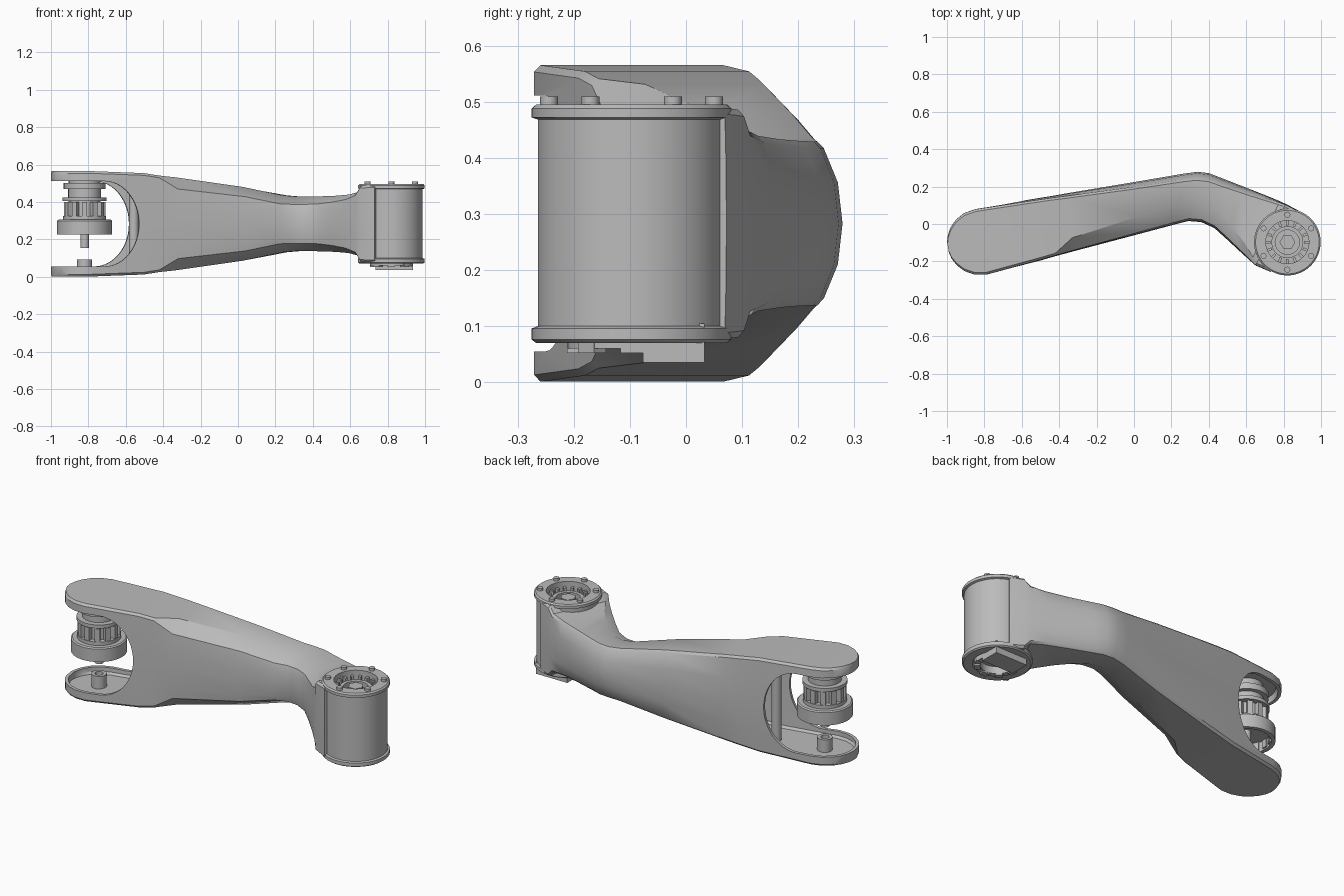
import bpy, bmesh, math
from mathutils import Vector, Matrix

if "Cube" in bpy.data.objects:
    bpy.data.objects.remove(bpy.data.objects["Cube"], do_unlink=True)


def material(name, value):
    m = bpy.data.materials.new(name)
    m.use_nodes = True
    m.diffuse_color = (value, value, value, 1)
    m.node_tree.nodes["Principled BSDF"].inputs["Base Color"].default_value = m.diffuse_color
    return m


GREY = material("plain grey", 0.5)
MID = 0.283                                # height of the mirror plane
FORK = Vector((-0.82, -0.095))             # fork axis
HUB = Vector((0.82, -0.097))               # hub axis
ALONG = Vector((0.986, 0.166))             # direction of the long half
ACROSS = Vector((-0.166, 0.986))


def make(name, bm):
    bmesh.ops.remove_doubles(bm, verts=bm.verts, dist=1e-5)
    bmesh.ops.recalc_face_normals(bm, faces=bm.faces)
    me = bpy.data.meshes.new(name)
    bm.to_mesh(me)
    bm.free()
    me.materials.append(GREY)
    ob = bpy.data.objects.new(name, me)
    bpy.context.collection.objects.link(ob)
    return ob


def select(ob):
    bpy.ops.object.select_all(action='DESELECT')
    ob.select_set(True)
    bpy.context.view_layer.objects.active = ob


def smooth(ob, angle=32):
    select(ob)
    bpy.ops.object.shade_smooth_by_angle(angle=math.radians(angle))
    return ob


def cut(ob, cutter):
    select(ob)
    mod = ob.modifiers.new("cut", 'BOOLEAN')
    mod.operation = 'DIFFERENCE'
    mod.solver = 'EXACT'
    mod.object = cutter
    bpy.ops.object.modifier_apply(modifier=mod.name)
    bpy.data.objects.remove(cutter, do_unlink=True)


def loft(name, rings):
    bm = bmesh.new()
    rows = [[bm.verts.new(p) for p in ring] for ring in rings]
    n = len(rows[0])
    for a, b in zip(rows, rows[1:]):
        for i in range(n):
            j = (i + 1) % n
            bm.faces.new((a[i], a[j], b[j], b[i]))
    bm.faces.new(rows[0])
    bm.faces.new(rows[-1])
    return make(name, bm)


def lathe(name, profile, centre, segs=48, closed=False):
    """Spin (radius, z) points about a vertical axis."""
    bm = bmesh.new()
    verts = [bm.verts.new((centre.x + r, centre.y, z)) for r, z in profile]
    pairs = list(zip(verts, verts[1:])) + ([(verts[-1], verts[0])] if closed else [])
    edges = [bm.edges.new(p) for p in pairs]
    bmesh.ops.spin(bm, geom=verts + edges, cent=(centre.x, centre.y, 0), axis=(0, 0, 1),
                   angle=math.tau, steps=segs)
    return make(name, bm)


def disc(name, centre, r, z0, z1, segs=32):
    return smooth(lathe(name, [(0, z0), (r, z0), (r, z1), (0, z1)], centre, segs))


def tube(name, centre, r0, r1, z0, z1):
    return smooth(lathe(name, [(r0, z0), (r1, z0), (r1, z1), (r0, z1)], centre, closed=True))


def box_ring(name, centre, count, radius, size, z):
    """Boxes evenly set around an axis."""
    bm = bmesh.new()
    for i in range(count):
        turn = Matrix.Rotation(math.tau * i / count, 4, 'Z')
        place = Matrix.Translation((centre.x, centre.y, z))
        shift = Matrix.Translation((radius, 0, 0))
        bmesh.ops.create_cube(bm, size=1, matrix=place @ turn @ shift @ Matrix.Diagonal((*size, 1)))
    return make(name, bm)


# Arm sections: back xy, front xy, half height, side bulge, chamfer width, chamfer drop
SECTIONS = [
    ((-0.55, .132), (-0.50, -.195), .271, .008, 0, 0),
    ((-0.44, .150), (-0.42, -.172), .258, .010, 0, 0),
    ((-0.36, .164), (-0.32, -.145), .248, .014, .055, .050),
    ((0.00, .224), (0.04, -.050), .197, .025, .070, .040),
    ((0.27, .270), (0.22, -.002), .152, .033, .085, .033),
    ((0.34, .279), (0.29, .016), .146, .034, .085, .030),
    ((0.40, .272), (0.36, .010), .146, .033, .080, .030),
    ((0.47, .245), (0.43, -.022), .147, .030, .070, .028),
    ((0.58, .202), (0.50, -.085), .150, .024, .055, .022),
    ((0.70, .155), (0.57, -.150), .156, .016, .035, .015),
    ((0.78, .122), (0.625, -.20), .168, .008, .010, .005),
    ((0.81, .108), (0.65, -.222), .203, .005, 0, 0),
    ((0.88, .072), (0.73, -.256), .207, .003, 0, 0),
]


def section(back, front, h, bulge, cw, cd, inset):
    back, front = Vector(back), Vector(front)
    unit = (front - back).normalized()
    back, front = back + unit * inset, front - unit * inset
    w, h = (front - back).length, h - inset
    lip = 0.012
    upper = [(bulge * .25, h * .5), (bulge, h - lip), (bulge + lip, h),
             (w - cw - lip - bulge * .4, h), (w - bulge * .4, h - lip - cd), (w - bulge * .1, h * .5)]
    lower = [(o, -z) for o, z in reversed(upper)]
    ring = [(0, 0)] + upper + [(w, 0)] + lower
    return [(*(back + unit * o), MID + z) for o, z in ring]


def arm_rings(inset, count):
    rings = []
    r = 0.18 - inset
    for deg in (10, 22, 36, 52, 70, 90):       # rounded fork end
        a = math.radians(deg)
        mid = FORK - ALONG * (r * math.cos(a))
        side = ACROSS * (r * math.sin(a) + inset)
        rings.append(section(mid + side, mid - side, .282, .004, 0, 0, inset))
    return rings + [section(*s, inset) for s in SECTIONS[:count]]


# Hollow arm with fork opening and a seat for the hub
arm = loft("arm_shell", arm_rings(0, len(SECTIONS)))
cut(arm, loft("arm_hollow", arm_rings(0.018, 5)))
arch = [(-0.4, -.228), (.08, -.228)]
arch += [(.08 + .19 * math.cos(t), .228 * math.sin(t))
         for t in (math.pi * (i / 24 - .5) for i in range(1, 24))]
arch += [(.08, .228), (-0.4, .228)]
cut(arm, loft("fork_opening", [[(*(FORK + ALONG * s + ACROSS * k), MID + z) for s, z in arch]
                               for k in (-0.5, 0.5)]))
cut(arm, disc("hub_seat", HUB, 0.16, -0.1, 0.7, 48))
smooth(arm)

# Vertical brace inside the fork, and the lower pivot
disc("inner_post", Vector((-0.557, -0.03)), 0.026, 0.03, 0.535)
tube("lower_pivot", FORK, 0.022, 0.04, 0.015, 0.092)

# Fork actuator, hung from the upper plate
disc("actuator_mount", FORK, 0.085, 0.49, 0.55)
disc("actuator_flange", FORK, 0.112, 0.468, 0.502)
disc("actuator_neck", FORK, 0.088, 0.425, 0.47)
tube("cage_top", FORK, 0.07, 0.118, 0.405, 0.425)
disc("cage_core", FORK, 0.085, 0.3, 0.41)
box_ring("cage_windings", FORK, 12, 0.094, (0.035, 0.028, 0.08), 0.36)
tube("cage_base", FORK, 0.07, 0.115, 0.303, 0.325)
smooth(lathe("rotor_cup", [(0, .305), (.14, .305), (.147, .299), (.147, .225),
                           (.125, .225), (.125, .28), (0, .28)], FORK))
box_ring("rotor_magnets", FORK, 14, 0.121, (0.01, 0.03, 0.045), 0.255)
disc("rotor_shaft", FORK, 0.023, 0.155, 0.285)

# Hub housing with end flanges and recessed faces
smooth(lathe("hub_housing", [
    (0, .425), (.115, .425), (.115, .495), (.17, .495), (.178, .488), (.178, .472),
    (.167, .468), (.167, .1), (.178, .096), (.178, .076), (.17, .07), (.125, .07),
    (.125, .1), (0, .1)], HUB, 64))
box_ring("hub_top_teeth", HUB, 16, 0.103, (0.026, 0.014, 0.045), 0.445)
tube("hub_top_ring", HUB, 0.065, 0.085, 0.42, 0.455)
disc("hub_top_nut", HUB, 0.042, 0.42, 0.46, 6)
for i in range(6):
    a = math.tau * (i + .5) / 6
    spot = HUB + Vector((math.cos(a), math.sin(a))) * 0.147
    disc("hub_bolt", spot, 0.016, 0.49, 0.509, 12)

# Underside of the hub
tube("hub_lower_ring", HUB, 0.085, 0.115, 0.06, 0.105)
box_ring("hub_lower_bridge", HUB + Vector((0.015, 0.075)), 1, 0, (0.2, 0.11, 0.07), 0.07)
box_ring("hub_lower_tabs", HUB, 8, 0.1, (0.03, 0.04, 0.04), 0.072)
